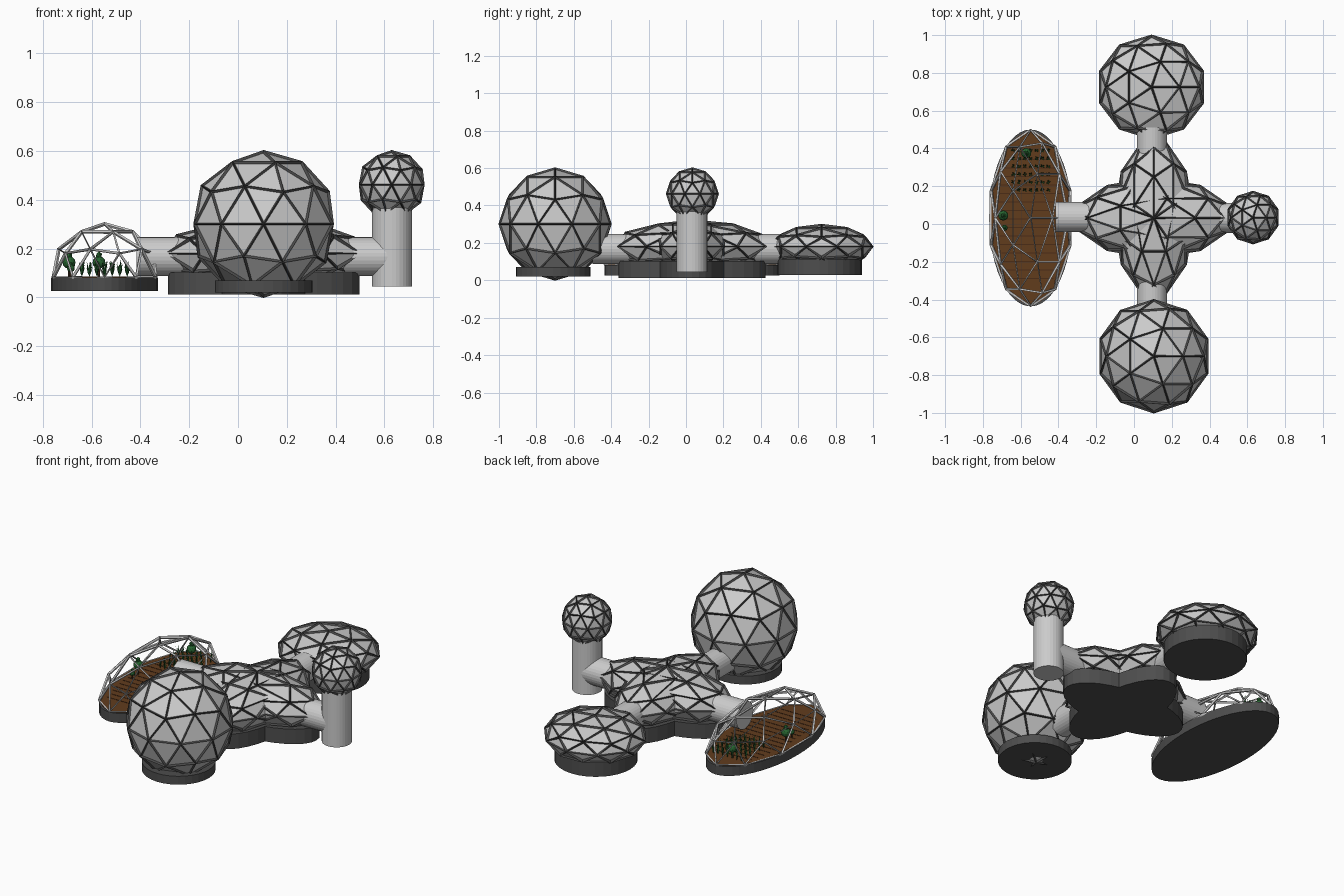
import bpy, bmesh, math, random
from mathutils import Vector, Matrix

if "Cube" in bpy.data.objects:
    bpy.data.objects.remove(bpy.data.objects["Cube"])

random.seed(4)


def mat(name, rgb):
    m = bpy.data.materials.new(name)
    m.diffuse_color = (*rgb, 1)
    m.use_nodes = True
    m.node_tree.nodes["Principled BSDF"].inputs["Base Color"].default_value = m.diffuse_color
    return m


DARK = mat("dark_grey", (0.075, 0.075, 0.075))
STRUT = mat("strut_grey", (0.07, 0.07, 0.07))
SOIL = mat("soil_brown", (0.12, 0.045, 0.012))
FURROW = mat("furrow_brown", (0.07, 0.025, 0.008))
LEAF = mat("leaf_green", (0.02, 0.13, 0.03))
BARK = mat("bark", (0.06, 0.03, 0.015))


def finish(bm, name, material=None):
    me = bpy.data.meshes.new(name)
    bm.to_mesh(me)
    bm.free()
    ob = bpy.data.objects.new(name, me)
    bpy.context.collection.objects.link(ob)
    if material:
        me.materials.append(material)
    return ob


def ico(name, loc, radii, turn=0, material=None, half=False, div=2):
    bm = bmesh.new()
    bmesh.ops.create_icosphere(bm, subdivisions=div, radius=1)
    if half:
        low = [v for v in bm.verts if v.co.z < -0.05]
        bmesh.ops.delete(bm, geom=low, context='VERTS')
    m = Matrix.Translation(loc) @ Matrix.Rotation(turn, 4, 'Z') @ Matrix.Diagonal((*radii, 1))
    bm.transform(m)
    return finish(bm, name, material)


def wire(ob, thickness):
    w = ob.modifiers.new("frame", 'WIREFRAME')
    w.thickness = thickness
    w.offset = 0
    w.use_even_offset = False
    w.use_boundary = True


def dome(name, loc, radii, turn=0, thickness=0.02):
    ico(name + "_panels", loc, radii, turn)
    wire(ico(name + "_struts", loc, radii, turn, STRUT), thickness)


def disc(name, x, y, rx, ry, z0, z1, material=None, seg=32):
    bm = bmesh.new()
    bmesh.ops.create_cone(bm, cap_ends=True, segments=seg, radius1=1, radius2=1, depth=1)
    bm.transform(Matrix.Translation((x, y, (z0 + z1) / 2)) @ Matrix.Diagonal((rx, ry, z1 - z0, 1)))
    return finish(bm, name, material)


def tunnel(name, a, b, r=0.08):
    a, b = Vector(a), Vector(b)
    bm = bmesh.new()
    bmesh.ops.create_cone(bm, cap_ends=True, segments=32, radius1=r, radius2=r, depth=(b - a).length)
    rot = (b - a).to_track_quat('Z', 'Y').to_matrix().to_4x4()
    bm.transform(Matrix.Translation((a + b) / 2) @ rot)
    return finish(bm, name)


CX, CY = 0.105, 0.032

# Large front sphere on its plinth
dome("front_sphere", (CX, -0.70, 0.301), (0.293, 0.293, 0.293))
disc("front_base", CX, -0.71, 0.2, 0.2, 0.02, 0.07, DARK)

# Flattened back dome
dome("back_dome", (0.093, 0.725, 0.18), (0.282, 0.268, 0.112))
disc("back_base", 0.095, 0.714, 0.226, 0.226, 0.027, 0.115, DARK)

# Cross-shaped hub: two crossing stretched domes
for i, turn in enumerate((0, math.pi / 2)):
    dome(f"hub_{i}", (CX, CY, 0.18), (0.415, 0.205, 0.135), turn)
    rx, ry = ((0.392, 0.19), (0.19, 0.392))[i]
    disc(f"hub_base_{i}", CX, CY, rx, ry, 0.013, 0.102, DARK)

# Lookout tower
disc("tower", 0.631, CY, 0.082, 0.082, 0.045, 0.40)
dome("tower_sphere", (0.63, CY + 0.002, 0.462), (0.134, 0.134, 0.134), thickness=0.016)

# Connecting tunnels
TZ = 0.167
tunnel("front_tunnel", (0.095, -0.5, TZ), (0.095, -0.2, TZ))
tunnel("back_tunnel", (0.095, 0.25, TZ), (0.095, 0.51, TZ))
tunnel("left_tunnel", (-0.415, 0.037, TZ), (-0.1, 0.037, TZ))
tunnel("right_tunnel", (0.35, CY, TZ), (0.62, CY, TZ))

# Greenhouse: open frame over a soil bed
GX = -0.547
disc("greenhouse_base", GX, CY, 0.22, 0.468, 0.026, 0.082, DARK, 48)
disc("soil_bed", GX, CY, 0.21, 0.455, 0.07, 0.085, SOIL, 48)
wire(ico("greenhouse_frame", (GX, CY, 0.083), (0.22, 0.465, 0.218), half=True), 0.016)

# Soil furrows
bm = bmesh.new()
for k in range(15):
    y = CY - 0.32 + k * 0.045
    half = 0.17 * math.sqrt(1 - ((y - CY) / 0.45) ** 2)
    m = Matrix.Translation((GX, y, 0.085)) @ Matrix.Diagonal((2 * half, 0.006, 0.003, 1))
    bmesh.ops.create_cube(bm, size=1, matrix=m)
finish(bm, "soil_furrows", FURROW)

# Crop rows: tufts of tilted leaves
bm = bmesh.new()
for r in range(6):
    for c in range(7):
        p = Vector((-0.64 + c * 0.031, 0.18 + r * 0.042, 0.085))
        for k in range(4):
            a = k * math.pi / 2 + random.uniform(0, 1)
            h = random.uniform(0.035, 0.07)
            tip = p + Vector((math.cos(a) * 0.013, math.sin(a) * 0.013, h))
            side = Vector((-math.sin(a), math.cos(a), 0)) * 0.004
            mid = p.lerp(tip, 0.5)
            bm.faces.new([bm.verts.new(q) for q in (p, mid + side, tip, mid - side)])
finish(bm, "crop_rows", LEAF)

# Small trees
for i, (x, y) in enumerate(((-0.692, 0.045), (-0.57, 0.375), (-0.685, -0.02))):
    s = (1, 1, 0.6)[i]
    disc(f"tree_trunk_{i}", x, y, 0.005, 0.005, 0.083, 0.083 + 0.05 * s, BARK, 8)
    ico(f"tree_crown_{i}", (x, y, 0.083 + 0.06 * s), (0.027 * s, 0.027 * s, 0.026 * s), 0, LEAF)
    ico(f"tree_top_{i}", (x, y, 0.083 + 0.088 * s), (0.014 * s, 0.014 * s, 0.018 * s), 0, LEAF, div=1)
